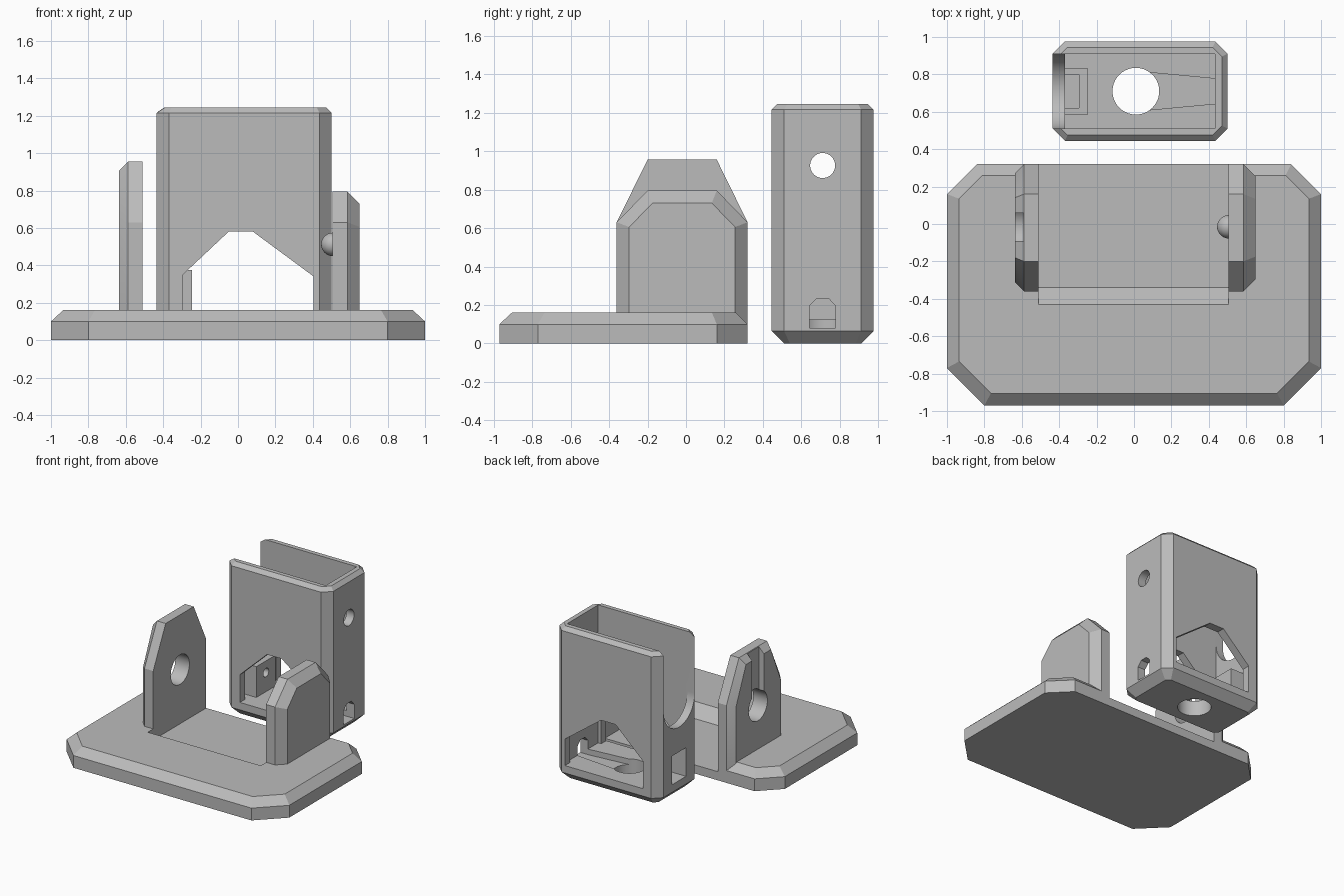
import bpy, bmesh, math
from mathutils import Vector

if "Cube" in bpy.data.objects:
    bpy.data.objects.remove(bpy.data.objects["Cube"])

grey = bpy.data.materials.new("plain_grey")
grey.diffuse_color = (0.5, 0.5, 0.5, 1)
grey.use_nodes = True
grey.node_tree.nodes["Principled BSDF"].inputs["Base Color"].default_value = grey.diffuse_color


def loft(name, rings):
    """Solid through rings of equal point count, capped at both ends."""
    bm = bmesh.new()
    loops = [[bm.verts.new(p) for p in ring] for ring in rings]
    n = len(loops[0])
    for a, b in zip(loops, loops[1:]):
        for i in range(n):
            j = (i + 1) % n
            bm.faces.new((a[i], a[j], b[j], b[i]))
    bm.faces.new(loops[0])
    bm.faces.new(loops[-1])
    bmesh.ops.recalc_face_normals(bm, faces=bm.faces)
    me = bpy.data.meshes.new(name)
    bm.to_mesh(me)
    bm.free()
    ob = bpy.data.objects.new(name, me)
    bpy.context.collection.objects.link(ob)
    me.materials.append(grey)
    return ob


def ring(profile, axis, at):
    """Place a 2D profile on the plane axis = at."""
    place = {"x": lambda a, b: (at, a, b), "y": lambda a, b: (a, at, b),
             "z": lambda a, b: (a, b, at)}[axis]
    return [place(a, b) for a, b in profile]


def prism(name, profile, axis, lo, hi):
    return loft(name, [ring(profile, axis, lo), ring(profile, axis, hi)])


def rect(a0, a1, b0, b1):
    return [(a0, b0), (a1, b0), (a1, b1), (a0, b1)]


def arc(ca, cb, r, start=0, end=360, n=40):
    full = end - start == 360
    steps = n if full else n + 1
    return [(ca + r * math.cos(math.radians(start + (end - start) * i / n)),
             cb + r * math.sin(math.radians(start + (end - start) * i / n)))
            for i in range(steps)]


def octagon(x0, x1, y0, y1, cf, cb):
    """Rectangle with cut corners, cf at the front and cb at the back."""
    return [(x0 + cf, y0), (x1 - cf, y0), (x1, y0 + cf), (x1, y1 - cb),
            (x1 - cb, y1), (x0 + cb, y1), (x0, y1 - cb), (x0, y0 + cf)]


def cut(ob, *cutters):
    bpy.context.view_layer.objects.active = ob
    for c in cutters:
        m = ob.modifiers.new("cut", "BOOLEAN")
        m.operation, m.solver, m.object = "DIFFERENCE", "EXACT", c
        bpy.ops.object.modifier_apply(modifier=m.name)
        bpy.data.objects.remove(c)


def smooth(ob):
    bpy.ops.object.select_all(action="DESELECT")
    ob.select_set(True)
    bpy.context.view_layer.objects.active = ob
    bpy.ops.object.shade_smooth_by_angle(angle=math.radians(25))


# Base plate with bevelled rim and a ramped recess between the uprights
outer = octagon(-1, 1, -0.97, 0.32, 0.2, 0.16)
inner = octagon(-0.935, 0.935, -0.905, 0.26, 0.17, 0.125)
plate = loft("base_plate", [ring(outer, "z", 0), ring(outer, "z", 0.1),
                            ring(inner, "z", 0.16)])
cut(plate, prism("recess", [(-0.34, 0.07), (0.5, 0.07), (0.5, 0.3),
                            (-0.57, 0.3)], "x", -0.51, 0.505))


# Uprights, bevelled on their outward side
def upright(name, x_in, x_mid, x_out, top, c):
    def outline(i, shoulder):
        return [(-0.36 + i, 0.09), (-0.36 + i, shoulder), (-0.2 + i * .4, top - i),
                (0.16 - i * .4, top - i), (0.32 - i, shoulder), (0.32 - i, 0.09)]
    full, small = outline(0, 0.63), outline(c, 0.605)
    return loft(name, [ring(full, "x", x_in), ring(full, "x", x_mid),
                       ring(small, "x", x_out)])


left = upright("left_upright", -0.51, -0.588, -0.637, 0.955, 0.05)
cut(left, prism("pivot_hole", arc(-0.015, 0.51, 0.12), "x", -0.8, -0.4),
    prism("guide_groove", rect(-0.09, 0.06, 0.51, 1.1), "x", -0.8, -0.592))
smooth(left)
upright("right_upright", 0.505, 0.585, 0.65, 0.795, 0.065)

# Half-round pivot bump on the right upright
bump_profile = arc(0, 0, 0.0625, 90, 180, 10)
bump = loft("pivot_bump", [
    [(0.507 + a, -0.015 + max(b, 0.001) * math.cos(t), 0.512 + max(b, 0.001) * math.sin(t))
     for t in (math.tau * k / 32 for k in range(32))] for a, b in bump_profile])
smooth(bump)

# Hollow box with bevelled corners, rim and bottom
X0, X1, Y0, Y1, YC = -0.435, 0.5, 0.445, 0.975, 0.71


def box_ring(i, c, z):
    return ring(octagon(X0 + i, X1 - i, Y0 + i, Y1 - i, c, c), "z", z)


box = loft("box_shell", [box_ring(0.065, 0.03, 0), box_ring(0, 0.065, 0.065),
                         box_ring(0, 0.065, 1.215), box_ring(0.03, 0.05, 1.245)])
window = [(-0.295, 0.125), (0.405, 0.125), (0.405, 0.34), (0.08, 0.58),
          (-0.05, 0.58), (-0.295, 0.35)]
cut(box,
    prism("cavity", rect(-0.37, 0.432, 0.51, 0.908), "z", 0.125, 1.5),
    prism("windows", window, "y", 0.3, 1.1),
    prism("side_notch", [(0.908, 1.5), (0.51, 1.5)]
          + arc(0.709, 0.76, 0.199, 180, 360), "x", -0.6, -0.3),
    prism("square_port", rect(0.62, 0.8, 0.127, 0.36), "x", -0.6, -0.3),
    prism("round_port", arc(YC, 0.925, 0.065), "x", 0.3, 0.7),
    prism("floor_hole", arc(0.01, YC, 0.125), "z", -0.2, 0.3),
    prism("floor_channel", [(0.03, 0.605), (0.434, 0.643), (0.434, 0.777),
                            (0.03, 0.815)], "z", 0.08, 0.2),
    prism("arched_port", [(0.642, 0.08), (0.778, 0.08), (0.778, 0.195),
                          (0.74, 0.235), (0.68, 0.235), (0.642, 0.195)],
          "x", 0.4, 0.7))
smooth(box)

# Open-topped pocket block inside the box, behind the square port
pocket = prism("pocket_block", rect(-0.371, -0.245, 0.585, 0.832), "z", 0.124, 0.375)
cut(pocket, prism("pocket", rect(-0.5, -0.295, 0.62, 0.8), "z", 0.127, 0.6),
    prism("pin_hole", arc(YC, 0.28, 0.035, n=24), "x", -0.4, -0.1))
smooth(pocket)
